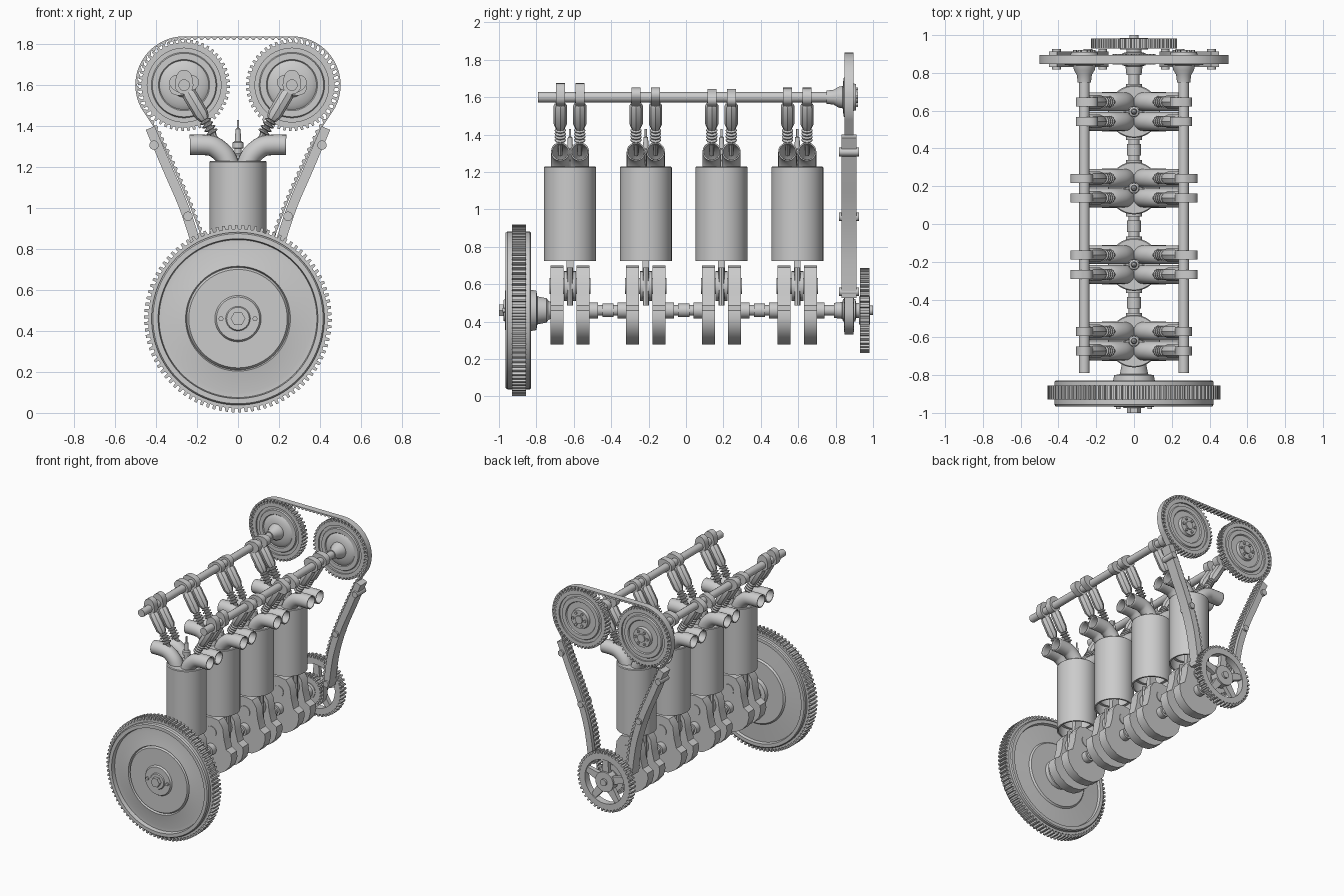
import bpy, bmesh
from math import sin, cos, pi, radians
from mathutils import Vector

if "Cube" in bpy.data.objects:
    bpy.data.objects.remove(bpy.data.objects["Cube"])

CYL_Y = [-0.62, -0.215, 0.19, 0.595]
CRANK_Z, CAM_X, CAM_Z = 0.46, 0.263, 1.6


def make(name, verts, faces):
    me = bpy.data.meshes.new(name)
    me.from_pydata([tuple(v) for v in verts], [], faces)
    bm = bmesh.new()
    bm.from_mesh(me)
    bmesh.ops.remove_doubles(bm, verts=bm.verts, dist=1e-5)
    bmesh.ops.recalc_face_normals(bm, faces=bm.faces)
    bm.to_mesh(me)
    bm.free()
    ob = bpy.data.objects.new(name, me)
    bpy.context.collection.objects.link(ob)
    return ob


def lathe(name, prof, origin, axis=(0, 1, 0), seg=32):
    """Revolve (radius, distance) points around an axis."""
    q = Vector(axis).to_track_quat('Z', 'Y')
    o, n = Vector(origin), len(prof)
    verts = [o + q @ Vector((r * cos(2 * pi * i / seg), r * sin(2 * pi * i / seg), h))
             for i in range(seg) for r, h in prof]
    faces = [(i * n + j, i * n + j + 1, (i + 1) % seg * n + j + 1, (i + 1) % seg * n + j)
             for i in range(seg) for j in range(n - 1)]
    return make(name, verts, faces)


def rod(name, r, y0, y1, x, z, seg=24):
    return lathe(name, [(0, y0), (r, y0), (r, y1), (0, y1)], (x, 0, z), seg=seg)


def prism(name, pts, y0, y1):
    """Extrude an x-z outline along y."""
    n = len(pts)
    verts = [(x, y, z) for y in (y0, y1) for x, z in pts]
    faces = [tuple(range(n)), tuple(range(n, 2 * n))]
    faces += [(i, (i + 1) % n, (i + 1) % n + n, i + n) for i in range(n)]
    return make(name, verts, faces)


def band(name, outer, inner, y0, y1):
    """Closed ring between two x-z loops of equal length."""
    n = len(outer)
    loops = [(outer, y0), (outer, y1), (inner, y1), (inner, y0)]
    verts = [(x, y, z) for lp, y in loops for x, z in lp]
    faces = [(k * n + i, k * n + (i + 1) % n, (k + 1) % 4 * n + (i + 1) % n, (k + 1) % 4 * n + i)
             for k in range(4) for i in range(n)]
    return make(name, verts, faces)


def gear(name, r_tip, r_root, r_in, teeth, y0, y1, cx, cz):
    outer, inner = [], []
    for i in range(teeth):
        for f, r in ((0, r_root), (0.45, r_root), (0.55, r_tip), (0.95, r_tip)):
            a = 2 * pi * (i + f) / teeth
            outer.append((cx + r * cos(a), cz + r * sin(a)))
            inner.append((cx + r_in * cos(a), cz + r_in * sin(a)))
    return band(name, outer, inner, y0, y1)


def arc(cx, cz, r, a0, a1, n):
    return [(cx + r * cos(radians(a0 + (a1 - a0) * i / n)),
             cz + r * sin(radians(a0 + (a1 - a0) * i / n))) for i in range(n + 1)]


def smooth_path(ctrl, n):
    """Catmull-Rom through x-z points."""
    p = [Vector(c) for c in [ctrl[0]] + ctrl + [ctrl[-1]]]
    out = []
    for i in range(1, len(p) - 2):
        for k in range(n):
            t = k / n
            a, b, c, d = p[i - 1:i + 3]
            out.append(0.5 * (2 * b + (c - a) * t + (2 * a - 5 * b + 4 * c - d) * t * t
                              + (3 * b - a - 3 * c + d) * t ** 3))
    return out + [p[-1]]


def normals(pts, closed=False):
    out, n = [], len(pts)
    for i in range(n):
        a = pts[(i - 1) % n] if closed else pts[max(i - 1, 0)]
        b = pts[(i + 1) % n] if closed else pts[min(i + 1, n - 1)]
        t = (b - a).normalized()
        out.append(Vector((t.y, -t.x)))
    return out


def pipe(name, pts, y, r, seg=20):
    verts = [(p.x + m.x * r * cos(2 * pi * i / seg), y + r * sin(2 * pi * i / seg),
              p.y + m.y * r * cos(2 * pi * i / seg))
             for p, m in zip(pts, normals(pts)) for i in range(seg)]
    faces = [(k * seg + i, k * seg + (i + 1) % seg, (k + 1) * seg + (i + 1) % seg, (k + 1) * seg + i)
             for k in range(len(pts) - 1) for i in range(seg)]
    ob = make(name, verts, faces)
    ob.modifiers.new("wall", 'SOLIDIFY').thickness = 0.008
    return ob


# Flywheel with ring gear, dished face and hub
lathe("flywheel", [(0, -0.975), (0.055, -0.975), (0.06, -0.968), (0.105, -0.968), (0.113, -0.955),
                   (0.24, -0.955), (0.25, -0.94), (0.256, -0.955), (0.36, -0.935), (0.385, -0.935),
                   (0.39, -0.965), (0.415, -0.965), (0.422, -0.955), (0.422, -0.835), (0.415, -0.828),
                   (0.39, -0.828), (0.385, -0.85), (0.25, -0.84), (0.24, -0.828), (0.11, -0.828),
                   (0.105, -0.80), (0.075, -0.795), (0.065, -0.745), (0.05, -0.735), (0.04, -0.71),
                   (0, -0.71)], (0, 0, CRANK_Z), seg=96)
gear("flywheel_ring_gear", 0.458, 0.438, 0.41, 90, -0.93, -0.855, 0, CRANK_Z)
rod("flywheel_bolt", 0.036, -1.0, -0.96, 0, CRANK_Z, 6)
for s in (-1, 1):
    rod("flywheel_pin", 0.012, -0.98, -0.96, s * 0.083, CRANK_Z, 12)

# Crankshaft journals
ends = [c + 0.09 for c in CYL_Y[:3]]
for a, c in zip(ends, CYL_Y[1:]):
    b = c - 0.09
    m = (a + b) / 2
    lathe("crank_journal", [(0, a), (0.042, a), (0.042, a + 0.06), (0.028, a + 0.06), (0.028, m - 0.03),
                            (0.036, m - 0.03), (0.036, m + 0.03), (0.028, m + 0.03), (0.028, b - 0.06),
                            (0.042, b - 0.06), (0.042, b), (0, b)], (0, 0, CRANK_Z), seg=24)
lathe("crank_nose", [(0, 0.685), (0.042, 0.685), (0.042, 0.74), (0.028, 0.74), (0.028, 0.79),
                     (0.04, 0.79), (0.045, 0.835), (0.06, 0.84), (0.06, 0.905), (0.04, 0.91),
                     (0.04, 0.985), (0.025, 0.985), (0.025, 1.0), (0, 1.0)], (0, 0, CRANK_Z))

half_web = [(0, 0.278), (0.06, 0.285), (0.115, 0.318), (0.155, 0.365), (0.17, 0.42), (0.165, 0.46),
            (0.125, 0.485), (0.105, 0.56), (0.095, 0.64), (0.06, 0.69), (0, 0.70)]
web = half_web + [(-x, z) for x, z in half_web[-2:0:-1]]
valve_port = smooth_path([(0.04, 1.2), (0.065, 1.255), (0.115, 1.298), (0.165, 1.308), (0.235, 1.308)], 5)

for ci, cy in enumerate(CYL_Y):
    # Cylinder sleeve, piston, connecting rod
    lathe("cylinder", [(0, 1.23), (0.134, 1.23), (0.139, 1.225), (0.139, 0.725), (0.127, 0.725),
                       (0.127, 1.2), (0, 1.2)], (0, cy, 0), (0, 0, 1), 48)
    lathe("piston", [(0, 0.97), (0.125, 0.97), (0.125, 0.80), (0.105, 0.80), (0.105, 0.93), (0, 0.93)],
          (0, cy, 0), (0, 0, 1), 32)
    prism("connecting_rod", [(-0.035, 0.64), (-0.02, 0.92), (0.02, 0.92), (0.035, 0.64)], cy - 0.018, cy + 0.018)
    prism("rod_big_end", arc(0, 0.59, 0.08, 0, 345, 23), cy - 0.032, cy + 0.032)
    for s in (-1, 1):
        lathe("rod_bolt", [(0, 0.485), (0.016, 0.485), (0.016, 0.69), (0, 0.69)],
              (s * 0.068, cy, 0), (0, 0, 1), 8)
        # Crank webs
        prism("crank_web", web, cy + s * 0.07 - 0.035, cy + s * 0.07 + 0.035)
    rod("crank_pin", 0.042, cy - 0.11, cy + 0.11, 0, 0.59)
    # Spark plug
    lathe("spark_plug", [(0, 1.22), (0.03, 1.22), (0.03, 1.26), (0.018, 1.265), (0.018, 1.29), (0.027, 1.292),
                         (0.027, 1.32), (0.016, 1.325), (0.012, 1.385), (0.006, 1.39), (0.006, 1.43), (0, 1.43)],
          (0, cy, 0), (0, 0, 1), 12)
    for side in (-1, 1):
        for k in (-1, 1):
            y = cy + k * 0.052
            # Intake and exhaust ports
            pipe("port_pipe", [Vector((side * p.x, p.y)) for p in valve_port], y, 0.05)
            # Valve tappet, spring and stem
            prof = [(0, 0), (0.03, 0), (0.036, 0.012), (0.036, 0.125), (0.024, 0.155)]
            for i in range(4):
                h = 0.158 + i * 0.02
                prof += [(0.017, h), (0.03, h + 0.005), (0.03, h + 0.011), (0.017, h + 0.016)]
            prof += [(0.012, 0.25), (0.012, 0.32), (0, 0.32)]
            lathe("valve_tappet", prof, (side * 0.243, y, 1.565), (-side * 0.155, 0, -0.26), 8)
            # Cam lobe
            phase = radians((90, 160, 200, 20)[ci])
            phase = phase if side < 0 else pi - phase
            lobe = []
            for i in range(32):
                a = 2 * pi * i / 32
                r = 0.045 + 0.03 * max(0, cos(a - phase)) ** 3
                lobe.append((side * CAM_X + r * cos(a), CAM_Z + r * sin(a)))
            prism("cam_lobe", lobe, y - 0.024, y + 0.024)

for s in (-1, 1):
    x = s * CAM_X
    # Camshaft and its toothed pulley
    rod("camshaft", 0.028, -0.79, 0.85, x, CAM_Z, 16)
    lathe("cam_pulley_disc", [(0, 0.75), (0.035, 0.75), (0.04, 0.79), (0.055, 0.815), (0.06, 0.838), (0.1, 0.842),
                              (0.12, 0.856), (0.125, 0.85), (0.155, 0.85), (0.16, 0.86), (0.185, 0.86),
                              (0.185, 0.885), (0.16, 0.885), (0.155, 0.895), (0.125, 0.895), (0.12, 0.887),
                              (0.075, 0.887), (0.07, 0.91), (0.03, 0.91), (0.03, 0.92), (0, 0.92)],
          (x, 0, CAM_Z), seg=48)
    gear("cam_pulley_teeth", 0.224, 0.208, 0.18, 48, 0.848, 0.896, x, CAM_Z)
    for b in range(6):
        rod("pulley_bolt", 0.01, 0.9, 0.92, x + 0.05 * cos(b * pi / 3), CAM_Z + 0.05 * sin(b * pi / 3), 6)
    # Curved belt guide with bolts
    mid = smooth_path([(0.43, 1.39), (0.345, 1.19), (0.26, 0.99), (0.197, 0.78), (0.16, 0.53)], 6)
    nor = normals(mid)
    left = [(s * (p.x + n.x * 0.025), p.y + n.y * 0.025) for p, n in zip(mid, nor)]
    right = [(s * (p.x - n.x * 0.022), p.y - n.y * 0.022) for p, n in zip(mid, nor)]
    prism("belt_guide", left + right[::-1], 0.832, 0.912)
    for bx, bz in ((0.41, 1.307), (0.244, 0.96), (0.165, 0.56)):
        rod("guide_bolt", 0.023, 0.818, 0.926, s * bx, bz, 12)

# Timing belt: right half mirrored, resampled, square teeth on the inside
half = arc(0, CRANK_Z, 0.128, -90, 0, 12)
half += [tuple(p) for p in smooth_path([(0.13, 0.56), (0.165, 0.8), (0.232, 1.0), (0.318, 1.2), (0.395, 1.37)], 8)]
half += arc(CAM_X, CAM_Z, 0.238, -28, 90, 24)
loop = [Vector(p) for p in half + [(-x, z) for x, z in half[::-1][:-1]]]
cum = [0]
for i in range(len(loop)):
    cum.append(cum[-1] + (loop[(i + 1) % len(loop)] - loop[i]).length)
count, seg_i, path = 4 * 130, 0, []
for i in range(count):
    d = cum[-1] * i / count
    while cum[seg_i + 1] <= d:
        seg_i += 1
    f = (d - cum[seg_i]) / (cum[seg_i + 1] - cum[seg_i])
    path.append(loop[seg_i].lerp(loop[(seg_i + 1) % len(loop)], f))
inner = [p - n * (0.008 if i % 4 < 2 else 0.018) for i, (p, n) in enumerate(zip(path, normals(path, True)))]
band("timing_belt", path, inner, 0.848, 0.896)

# Crank sprocket and spoked accessory gear
gear("crank_sprocket", 0.115, 0.1, 0.05, 24, 0.845, 0.899, 0, CRANK_Z)
gear("accessory_gear_rim", 0.228, 0.21, 0.165, 44, 0.93, 0.982, 0, CRANK_Z)
rod("accessory_gear_hub", 0.075, 0.925, 0.985, 0, CRANK_Z, 32)
for i in range(5):
    a = radians(90 + 72 * i)
    u, v = Vector((cos(a), sin(a))), Vector((-sin(a), cos(a)))
    c = Vector((0, CRANK_Z))
    prism("gear_spoke", [c + u * 0.06 + v * 0.03, c + u * 0.175 + v * 0.02,
                         c + u * 0.175 - v * 0.02, c + u * 0.06 - v * 0.03], 0.94, 0.972)

# Smooth round surfaces, keep crisp edges
for ob in bpy.context.collection.objects:
    ob.select_set(True)
    bpy.context.view_layer.objects.active = ob
bpy.ops.object.shade_smooth_by_angle(angle=radians(32))
